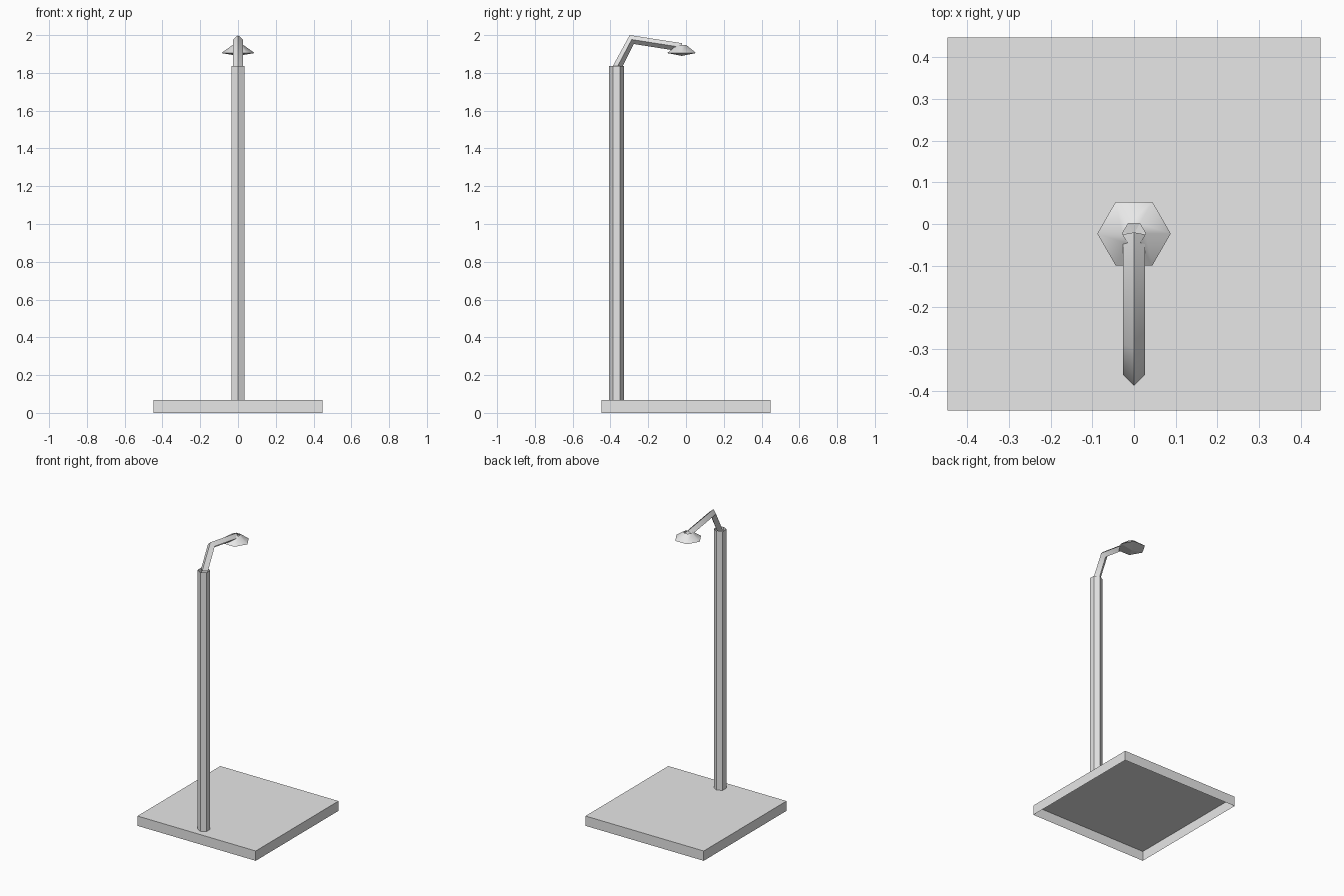
import bpy
import math
from mathutils import Vector

cube = bpy.data.objects.get("Cube")
if cube:
    bpy.data.objects.remove(cube, do_unlink=True)

grey = bpy.data.materials.new("light_grey")
grey.use_nodes = True
grey.diffuse_color = (0.8, 0.8, 0.8, 1)
grey.node_tree.nodes["Principled BSDF"].inputs["Base Color"].default_value = (0.8, 0.8, 0.8, 1)


def ring(center, radius, sides, turn=0.0):
    """Horizontal polygon of points around a centre."""
    return [Vector(center) + Vector((radius * math.cos(turn + math.tau * i / sides),
                                     radius * math.sin(turn + math.tau * i / sides), 0))
            for i in range(sides)]


def loft(name, rings, cap_end=False, smooth=False):
    """Skin a list of equal rings, optionally closing the last one."""
    n = len(rings[0])
    verts = [p for r in rings for p in r]
    faces = []
    for k in range(len(rings) - 1):
        for i in range(n):
            j = (i + 1) % n
            faces.append((k * n + i, k * n + j, (k + 1) * n + j, (k + 1) * n + i))
    if cap_end:
        faces.append(tuple(range(len(verts) - n, len(verts))))
    mesh = bpy.data.meshes.new(name)
    mesh.from_pydata(verts, [], faces)
    mesh.materials.append(grey)
    obj = bpy.data.objects.new(name, mesh)
    bpy.context.collection.objects.link(obj)
    if smooth:
        bpy.ops.object.select_all(action='DESELECT')
        obj.select_set(True)
        bpy.context.view_layer.objects.active = obj
        bpy.ops.object.shade_smooth_by_angle(angle=math.radians(60))
    return obj


# Square base slab, hollow underneath
BASE_TOP = 0.067
half_diagonal = 0.447 * math.sqrt(2)
loft("base", [ring((0, 0, z), half_diagonal, 4, math.pi / 4) for z in (0, BASE_TOP)],
     cap_end=True)

# Hexagonal open-topped pole with a corner facing forward
loft("pole", [ring((0, -0.368, z), 0.039, 6, math.pi / 2) for z in (BASE_TOP, 1.837)])

# Bent arm with a diamond section: each pair is the outer and inner corner (y, z)
HALF_WIDTH = 0.026
arm_rings = []
for outer, inner in (((-0.387, 1.837), (-0.335, 1.837)),
                     ((-0.298, 2.0), (-0.277, 1.953)),
                     ((-0.02, 1.957), (-0.03, 1.914))):
    top, low = Vector((0, *outer)), Vector((0, *inner))
    side = Vector((HALF_WIDTH, 0, 0))
    middle = (top + low) / 2
    arm_rings.append([top, middle + side, low, middle - side])
loft("arm", arm_rings, smooth=True)

# Hexagonal lamp shade, open at the neck
SHADE_Y = -0.023
loft("lamp_shade", [ring((0, SHADE_Y, 1.905), 0.088, 6),
                    ring((0, SHADE_Y, 1.948), 0.028, 6)], smooth=True)

# Shallow six-sided lens under the shade
bpy.ops.mesh.primitive_cone_add(vertices=6, radius1=0.088, radius2=0, depth=0.015,
                                end_fill_type='NOTHING', location=(0, SHADE_Y, 1.8975),
                                rotation=(math.pi, 0, math.pi / 6))
lens = bpy.context.object
lens.name = "lamp_lens"
lens.data.materials.append(grey)
